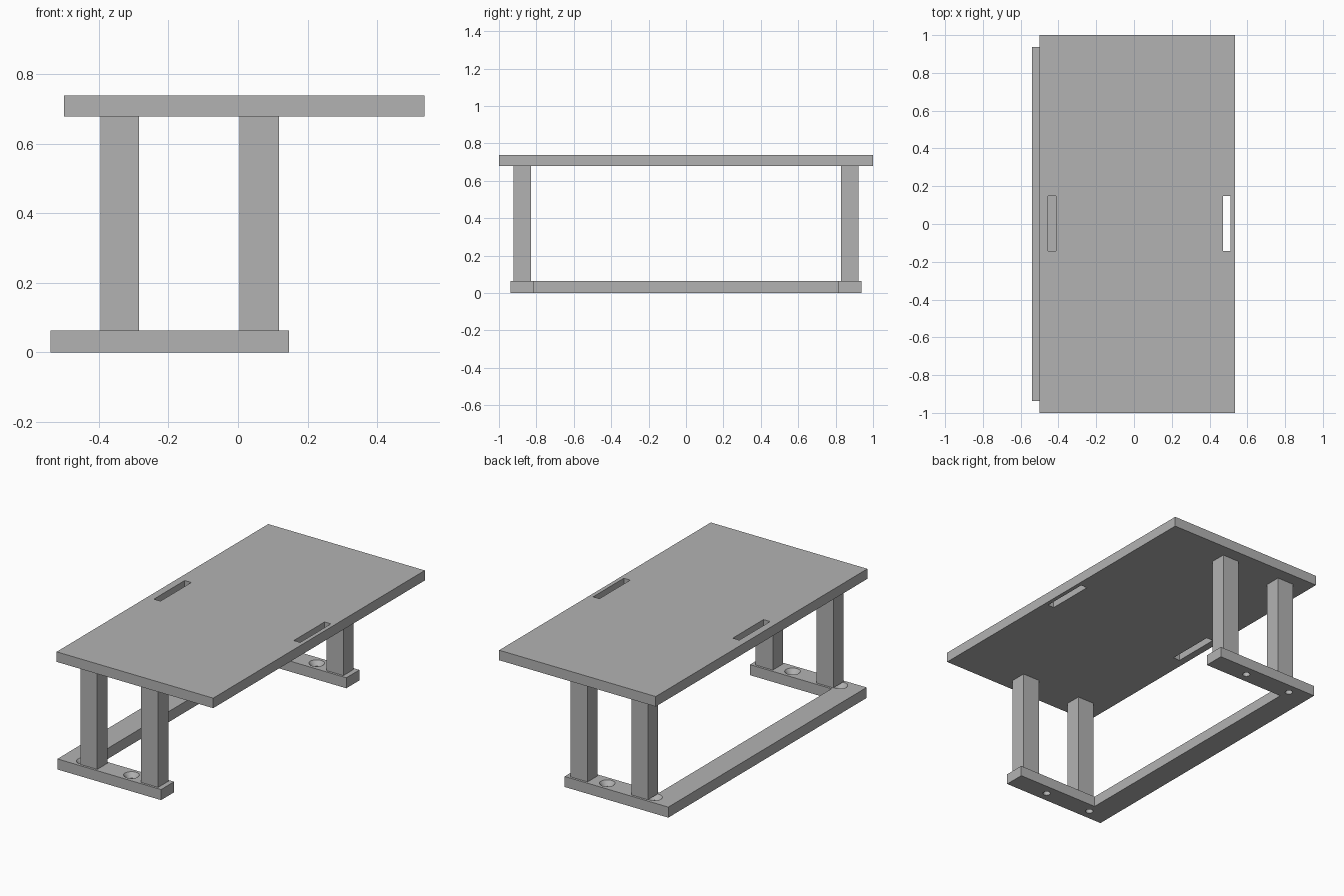
import bpy
import bmesh

cube = bpy.data.objects.get("Cube")
if cube:
    bpy.data.objects.remove(cube, do_unlink=True)

grey = bpy.data.materials.new("plain grey")
grey.use_nodes = True
colour = (0.45, 0.45, 0.45, 1)
grey.diffuse_color = colour
grey.node_tree.nodes["Principled BSDF"].inputs["Base Color"].default_value = colour


def add_object(name, bm):
    bmesh.ops.recalc_face_normals(bm, faces=bm.faces)
    mesh = bpy.data.meshes.new(name)
    bm.to_mesh(mesh)
    bm.free()
    mesh.materials.append(grey)
    obj = bpy.data.objects.new(name, mesh)
    bpy.context.collection.objects.link(obj)
    return obj


def prism(name, outline, z0, z1):
    """Extrude a flat outline from z0 up to z1."""
    bm = bmesh.new()
    face = bm.faces.new([bm.verts.new((x, y, z0)) for x, y in outline])
    new = bmesh.ops.extrude_face_region(bm, geom=[face])["geom"]
    verts = [v for v in new if isinstance(v, bmesh.types.BMVert)]
    bmesh.ops.translate(bm, verts=verts, vec=(0, 0, z1 - z0))
    return add_object(name, bm)


def block(name, x0, x1, y0, y1, z0, z1):
    return prism(name, [(x0, y0), (x1, y0), (x1, y1), (x0, y1)], z0, z1)


def cone(name, x, y, z0, z1, r0, r1):
    bm = bmesh.new()
    bmesh.ops.create_cone(bm, cap_ends=True, segments=32, radius1=r0,
                          radius2=r1, depth=z1 - z0)
    bmesh.ops.translate(bm, verts=bm.verts, vec=(x, y, (z0 + z1) / 2))
    return add_object(name, bm)


def cut(target, cutter):
    cutter.hide_render = True
    mod = target.modifiers.new("cut", 'BOOLEAN')
    mod.operation = 'DIFFERENCE'
    mod.solver = 'EXACT'
    mod.object = cutter
    bpy.context.view_layer.objects.active = target
    bpy.ops.object.modifier_apply(modifier=mod.name)
    bpy.data.objects.remove(cutter, do_unlink=True)


BASE_H, TOP_Z, TOP_H = 0.063, 0.678, 0.06
END, INNER = 0.937, 0.814          # outer and inner y of the end feet
BACK, RAIL, TOE = -0.539, -0.393, 0.147
MID = (END + INNER) / 2

# Table top with two hand slots
top = block("table_top", -0.5, 0.536, -1, 1, TOP_Z, TOP_Z + TOP_H)
for x0, x1 in ((-0.456, -0.412), (0.47, 0.512)):
    cut(top, block("slot_cutter", x0, x1, -0.144, 0.147, TOP_Z - 0.1, TOP_Z + 0.2))

# U-shaped base: two feet joined by a long rail
base = prism("base_frame", [(BACK, -END), (TOE, -END), (TOE, -INNER), (RAIL, -INNER),
                            (RAIL, INNER), (TOE, INNER), (TOE, END), (BACK, END)],
             0, BASE_H)

for side, end in ((-1, "front"), (1, "back")):
    y = side * MID
    # Countersunk screw holes
    for x in (-0.405, -0.092):
        cut(base, cone("bore_cutter", x, y, -0.1, 0.1, 0.021, 0.021))
        cut(base, cone("sink_cutter", x, y, 0.035, BASE_H + 0.004, 0.021, 0.046))
    # Legs
    for part, x0, x1 in (("right", -0.395, -0.285), ("left", 0.005, 0.118)):
        block(f"{end}_{part}_leg", x0, x1, y - 0.048, y + 0.048, BASE_H, TOP_Z)
